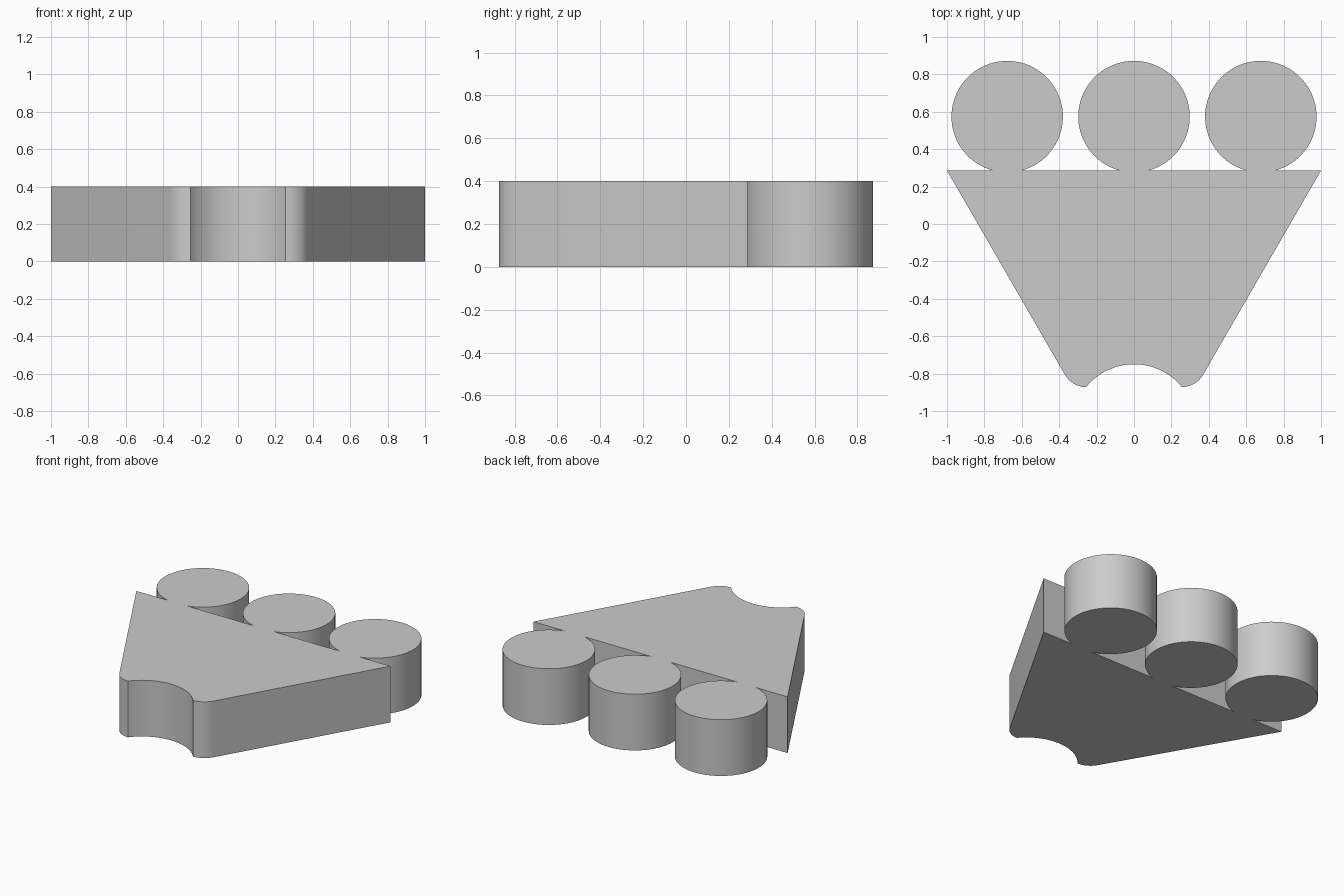
import bpy, bmesh
from math import sin, cos, radians, degrees, asin, sqrt

if "Cube" in bpy.data.objects:
    bpy.data.objects.remove(bpy.data.objects["Cube"])

HEIGHT = 0.4
TOP_Y = 0.286                      # straight edge carrying the discs
DISC_R, DISC_Y = 0.298, 0.574
FILLET_R, LOW_Y = 0.132, -0.872    # rounded lower corners
NOTCH_R, NOTCH_Y = 0.33, -1.08     # concave bottom scoop


def arc(cx, cy, r, a0, a1, n):
    """Points along an arc, angles in degrees."""
    return [(cx + r * cos(radians(a0 + (a1 - a0) * i / n)),
             cy + r * sin(radians(a0 + (a1 - a0) * i / n))) for i in range(n + 1)]


# Outline, counter-clockwise: right corner, three discs, left corner
outline = [(1, TOP_Y)]
cut = degrees(asin((TOP_Y - DISC_Y) / DISC_R))
for x in (0.678, 0, -0.678):
    outline += arc(x, DISC_Y, DISC_R, cut, 180 - cut, 72)
outline.append((-1, TOP_Y))

# Rounded lower corners, tangent to the 60 degree sides, with the scoop between
fy = LOW_Y + FILLET_R
fx = 1 - (TOP_Y - fy) / sqrt(3) - FILLET_R * 2 / sqrt(3)
outline += arc(-fx, fy, FILLET_R, 210, 270, 12)
tip = degrees(asin((LOW_Y - NOTCH_Y) / NOTCH_R))
outline += arc(0, NOTCH_Y, NOTCH_R, 180 - tip, tip, 32)[1:-1]
outline += arc(fx, fy, FILLET_R, 270, 330, 12)

# Extrude the outline into a solid plate
bm = bmesh.new()
base = bm.faces.new([bm.verts.new((x, y, 0)) for x, y in outline])
top = bmesh.ops.extrude_face_region(bm, geom=[base], use_keep_orig=True)
bmesh.ops.translate(bm, vec=(0, 0, HEIGHT),
                    verts=[v for v in top["geom"] if isinstance(v, bmesh.types.BMVert)])
bmesh.ops.recalc_face_normals(bm, faces=bm.faces)
mesh = bpy.data.meshes.new("lobed_plate")
bm.to_mesh(mesh)
bm.free()

plate = bpy.data.objects.new("lobed_plate", mesh)
bpy.context.collection.objects.link(plate)
bpy.context.view_layer.objects.active = plate
plate.select_set(True)
bpy.ops.object.shade_smooth_by_angle(angle=radians(30))
